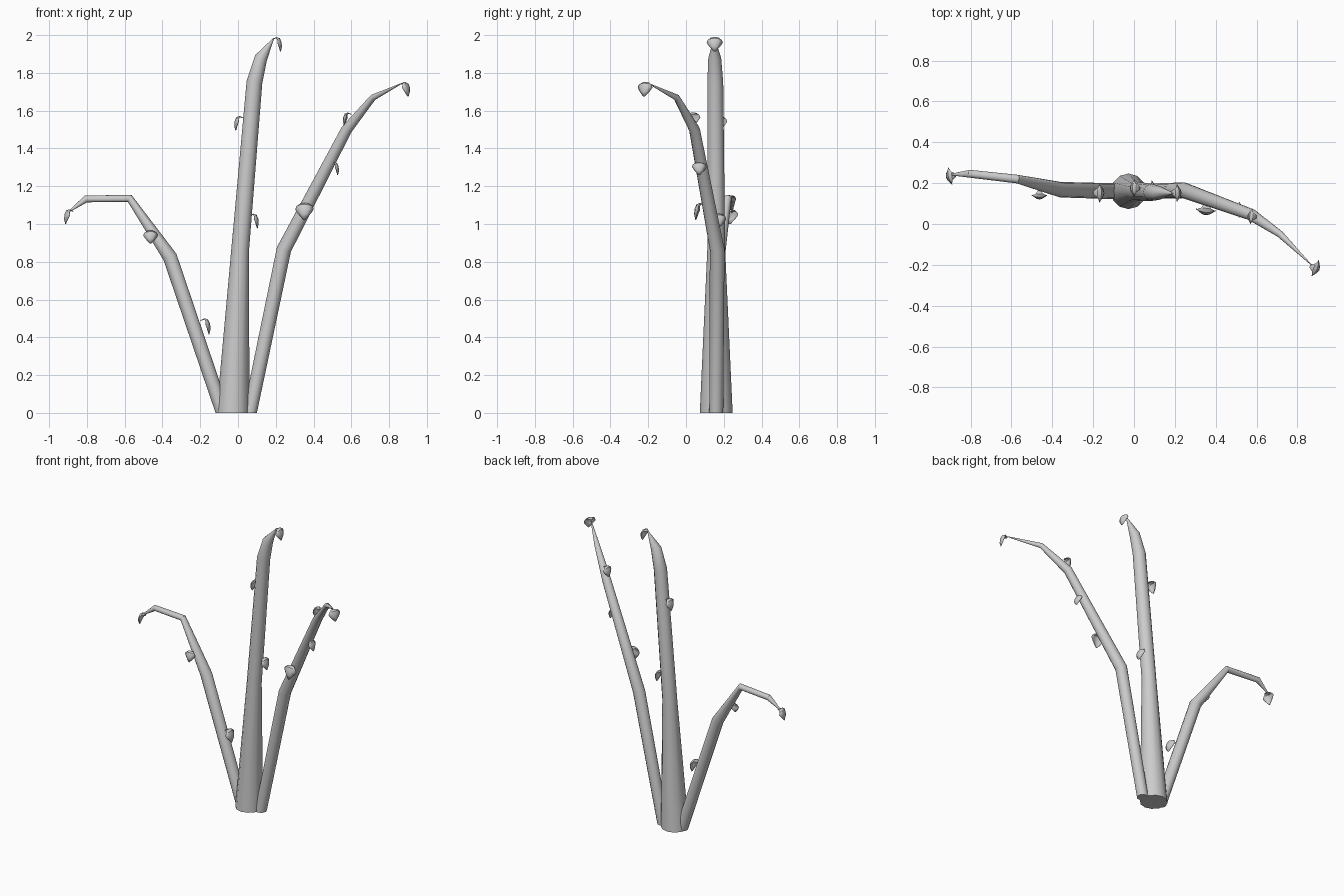
import bpy, bmesh, math
from mathutils import Vector

if "Cube" in bpy.data.objects:
    bpy.data.objects.remove(bpy.data.objects["Cube"])

def finish(name, bm):
    bmesh.ops.recalc_face_normals(bm, faces=bm.faces)
    me = bpy.data.meshes.new(name)
    bm.to_mesh(me)
    bm.free()
    ob = bpy.data.objects.new(name, me)
    bpy.context.collection.objects.link(ob)
    bpy.context.view_layer.objects.active = ob
    ob.select_set(True)
    bpy.ops.object.shade_smooth_by_angle(angle=math.radians(35))
    ob.select_set(False)

def stalk(name, path, sides=12):
    """Tapered tube through (x, y, z, radius) points, flat on the ground."""
    bm = bmesh.new()
    pts = [Vector(p[:3]) for p in path]
    rings = []
    for i, p in enumerate(pts):
        a = (p - pts[i - 1]).normalized() if i else Vector((0, 0, 1))
        b = (pts[i + 1] - p).normalized() if i < len(pts) - 1 else a
        t = (a + b).normalized() if i else Vector((0, 0, 1))
        v = Vector((0, 1, 0))
        v = (v - t * v.dot(t)).normalized()
        u = v.cross(t)
        r = path[i][3]
        rings.append([bm.verts.new(p + r * (u * math.cos(k * math.tau / sides)
                      + v * math.sin(k * math.tau / sides))) for k in range(sides)])
    for lo, hi in zip(rings, rings[1:]):
        for k in range(sides):
            j = (k + 1) % sides
            bm.faces.new((lo[k], lo[j], hi[j], hi[k]))
    bm.faces.new(rings[0])
    bm.faces.new(rings[-1])
    finish(name, bm)

# leaf rows: outward, height, half width, inward curl of the sides
LEAF = [(0.0, 0.0, 0.008, 0.0), (0.02, 0.010, 0.022, 0.004),
        (0.038, 0.004, 0.038, 0.014), (0.047, -0.015, 0.043, 0.020),
        (0.050, -0.040, 0.030, 0.016), (0.044, -0.068, 0.005, 0.002)]

def leaf(name, at, direction, size=1.0):
    """Small cupped leaf hooking outward and down from its attachment."""
    bm = bmesh.new()
    d = Vector((*direction, 0)).normalized()
    side = Vector((-d.y, d.x, 0))
    up = Vector((0, 0, 1))
    rows = []
    for i, (o, h, w, c) in enumerate(LEAF):
        p, q = LEAF[max(i - 1, 0)], LEAF[min(i + 1, len(LEAF) - 1)]
        n = Vector((p[1] - q[1], q[0] - p[0])).normalized()
        rows.append([bm.verts.new(Vector(at) + size * (
            d * (o - n.x * c * s * s) + up * (h - n.y * c * s * s) + side * w * s))
            for s in (-1, -0.5, 0, 0.5, 1)])
    for a, b in zip(rows, rows[1:]):
        for k in range(4):
            bm.faces.new((a[k], a[k + 1], b[k + 1], b[k]))
    finish(name, bm)
    m = bpy.data.objects[name].modifiers.new("thickness", 'SOLIDIFY')
    m.thickness = 0.003

# three stalks
stalk("centre_stalk", [(-0.027, 0.16, 0, 0.087), (0.012, 0.16, 0.87, 0.047),
                       (0.087, 0.155, 1.75, 0.042), (0.122, 0.152, 1.88, 0.034),
                       (0.19, 0.15, 1.985, 0.002)])
stalk("right_stalk", [(0.063, 0.16, 0, 0.037), (0.243, 0.165, 0.865, 0.039),
                      (0.575, 0.045, 1.5, 0.029), (0.715, -0.05, 1.67, 0.017),
                      (0.868, -0.20, 1.745, 0.002)])
stalk("left_stalk", [(-0.08, 0.16, 0, 0.039), (-0.36, 0.168, 0.825, 0.038),
                     (-0.573, 0.22, 1.135, 0.021), (-0.805, 0.246, 1.133, 0.019),
                     (-0.90, 0.242, 1.062, 0.003)])

# leaves
leaf("centre_tip_leaf", (0.183, 0.152, 1.98), (1, 0))
leaf("centre_left_leaf", (0.03, 0.175, 1.562), (-1, 0))
leaf("centre_right_leaf", (0.06, 0.17, 1.045), (1, 0))
leaf("right_front_leaf", (0.355, 0.10, 1.10), (-0.1, -1), 1.15)
leaf("right_outer_leaf", (0.49, 0.07, 1.32), (1, 0), 0.9)
leaf("right_inner_leaf", (0.60, 0.035, 1.582), (-1, 0.1), 0.9)
leaf("right_tip_leaf", (0.862, -0.205, 1.742), (1, -0.45))
leaf("left_front_leaf", (-0.463, 0.165, 0.957), (0, -1), 0.9)
leaf("left_low_leaf", (-0.20, 0.152, 0.49), (1, 0), 1.1)
leaf("left_tip_leaf", (-0.872, 0.24, 1.068), (-1, -0.2))
